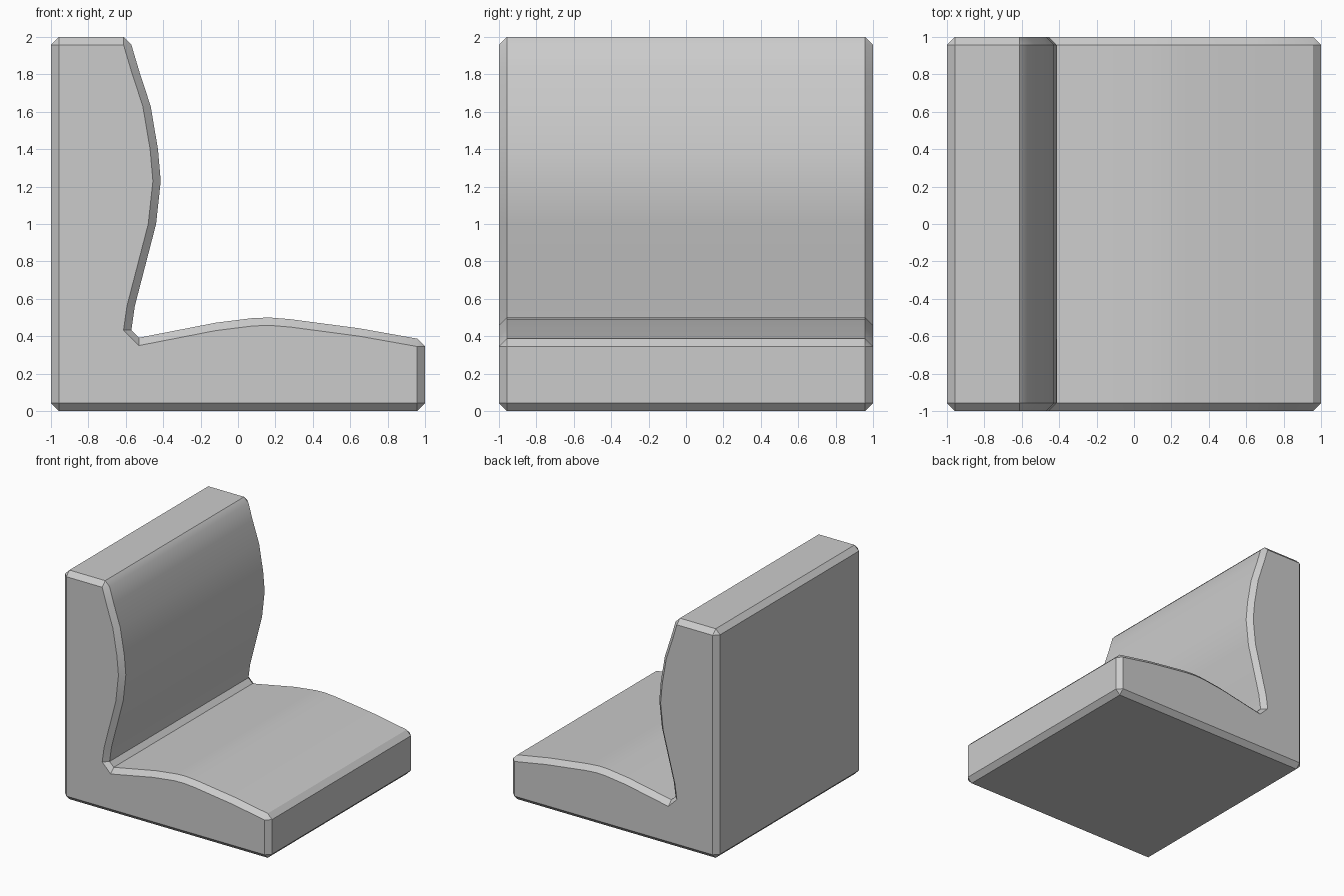
import bpy
import bmesh
from math import radians

if "Cube" in bpy.data.objects:
    bpy.data.objects.remove(bpy.data.objects["Cube"])

C = 0.042   # chamfer width

# Outer side profile in (x, z), grouped by face; each group has the
# shift that moves it inward on the chamfered end faces.
groups = [
    # underside
    ((0, C), [(-1 + C, 0), (1 - C, 0)]),
    # front edge of the seat
    ((-C, 0), [(1, C), (1, 0.345)]),
    # curved seat top
    ((0, -C), [(1 - C, 0.387), (0.65, 0.442), (0.28, 0.491), (0.17, 0.5),
               (0.08, 0.497), (-0.12, 0.472), (-0.53, 0.392)]),
    # curved backrest
    ((-C, 0), [(-0.57, 0.432), (-0.552, 0.56), (-0.438, 1.0), (-0.413, 1.23),
               (-0.428, 1.4), (-0.467, 1.63), (-0.529, 1.82), (-0.57, 2 - C)]),
    # top of the backrest
    ((0, -C), [(-0.57 - C, 2), (-1 + C, 2)]),
    # rear face
    ((C, 0), [(-1, 2 - C), (-1, C)]),
]
outer = [p for _, pts in groups for p in pts]
inner = [(x + s[0], z + s[1]) for s, pts in groups for x, z in pts]

# Four rings from front end to back end, joined by quads
bm = bmesh.new()
rings = []
for y, prof in ((-1, inner), (-1 + C, outer), (1 - C, outer), (1, inner)):
    rings.append([bm.verts.new((x, y, z)) for x, z in prof])
n = len(outer)
for a, b in zip(rings, rings[1:]):
    for i in range(n):
        j = (i + 1) % n
        bm.faces.new((a[i], a[j], b[j], b[i]))
bm.faces.new(rings[0])
bm.faces.new(rings[-1])

# Merge the corner points that meet on the end faces
bmesh.ops.remove_doubles(bm, verts=bm.verts, dist=0.006)
bmesh.ops.recalc_face_normals(bm, faces=bm.faces)

mesh = bpy.data.meshes.new("padded_seat")
bm.to_mesh(mesh)
bm.free()
seat = bpy.data.objects.new("padded_seat", mesh)
bpy.context.collection.objects.link(seat)

# Smooth cushions with crisp chamfers
bpy.context.view_layer.objects.active = seat
seat.select_set(True)
bpy.ops.object.shade_smooth_by_angle(angle=radians(30))
